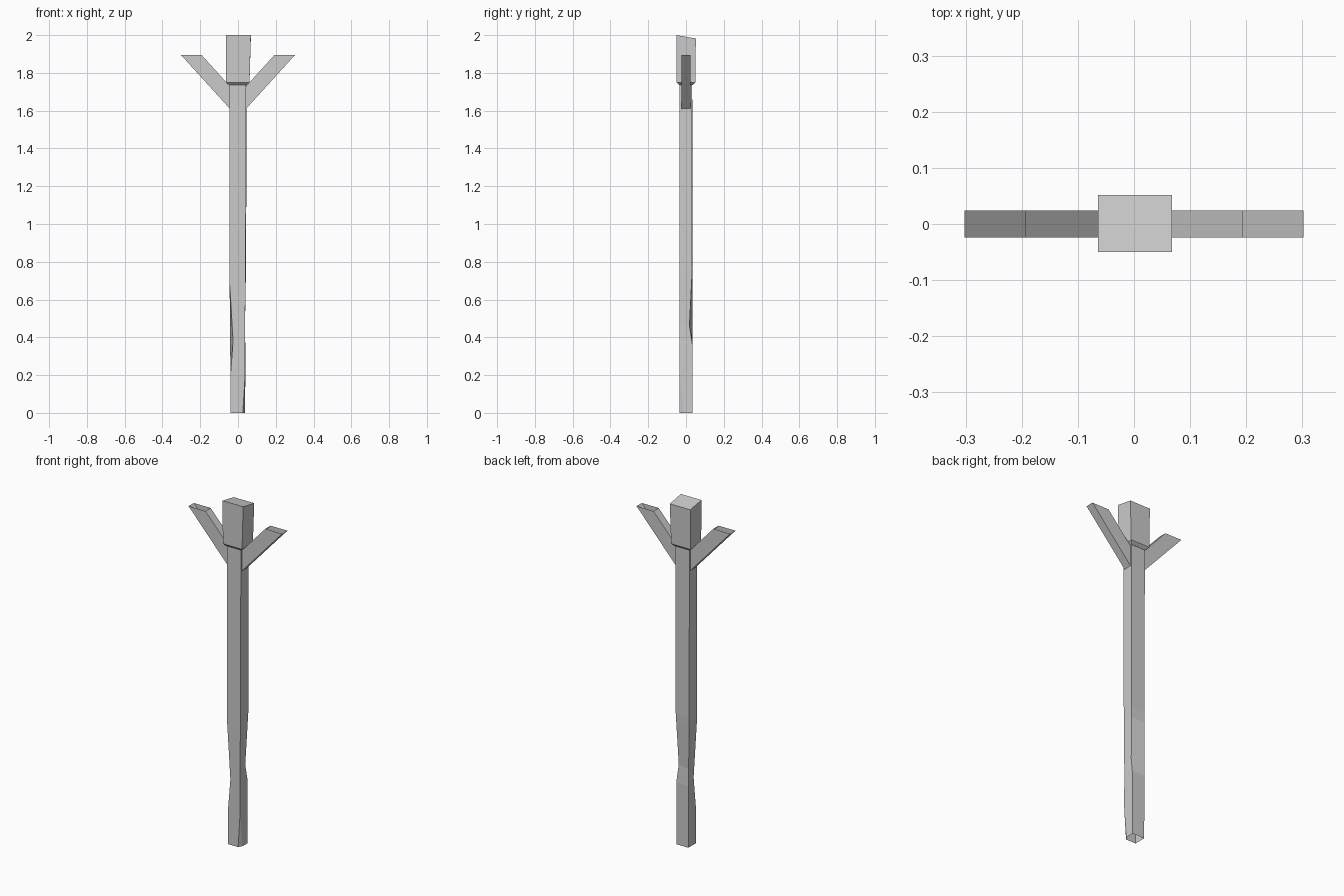
import bpy
import bmesh

cube = bpy.data.objects.get("Cube")
if cube:
    bpy.data.objects.remove(cube, do_unlink=True)

grey = bpy.data.materials.new("plain grey")
grey.use_nodes = True
colour = (0.6, 0.6, 0.6, 1)
grey.diffuse_color = colour
grey.node_tree.nodes["Principled BSDF"].inputs["Base Color"].default_value = colour


def loft(name, rings, cap_start=False, cap_end=False):
    """Skin a stack of four-cornered rings; ends stay open unless capped."""
    bm = bmesh.new()
    loops = [[bm.verts.new(p) for p in ring] for ring in rings]
    for a, b in zip(loops, loops[1:]):
        for i in range(4):
            j = (i + 1) % 4
            bm.faces.new((a[i], a[j], b[j], b[i]))
    if cap_start:
        bm.faces.new(loops[0][::-1])
    if cap_end:
        bm.faces.new(loops[-1])
    bmesh.ops.recalc_face_normals(bm, faces=bm.faces)
    mesh = bpy.data.meshes.new(name)
    bm.to_mesh(mesh)
    bm.free()
    mesh.materials.append(grey)
    obj = bpy.data.objects.new(name, mesh)
    bpy.context.collection.objects.link(obj)
    return obj


def ring(z, x0, x1, y0, y1):
    return [(x0, y0, z), (x1, y0, z), (x1, y1, z), (x0, y1, z)]


# Post: each corner edge runs full height, some worn inwards near the foot
edges = [
    [(-.04, -.035, 0), (-.04, -.035, .2), (-.026, -.033, .38), (-.045, -.035, .7), (-.046, -.035, 1.735)],
    [(.038, -.035, .2), (.036, -.035, .38), (.04, -.035, .7), (.043, -.035, 1.735)],
    [(.038, .035, 0), (.039, .034, .36), (.034, .018, .46), (.043, .033, .76), (.045, .033, 1.735)],
    [(-.04, .035, 0), (-.046, .033, 1.735)],
]
levels = [0, .2, .36, .38, .46, .7, .76, 1.61, 1.735]


def along(edge, z):
    """Point on an edge polyline at height z."""
    if z <= edge[0][2]:
        return (edge[0][0], edge[0][1], z)
    for a, b in zip(edge, edge[1:]):
        if z <= b[2]:
            t = (z - a[2]) / (b[2] - a[2])
            return (a[0] + t * (b[0] - a[0]), a[1] + t * (b[1] - a[1]), z)
    return (edge[-1][0], edge[-1][1], z)


post = loft("post", [[along(e, z) for e in edges] for z in levels])

# Chipped front left corner at the foot
bm = bmesh.new()
bm.from_mesh(post.data)
chip = [(.038, -.035, .2), (.025, -.035, 0), (.038, -.01, 0)]
a, b, c = chip
normal = (0.065, -0.034, -0.0042)
bmesh.ops.bisect_plane(bm, geom=bm.verts[:] + bm.edges[:] + bm.faces[:],
                       plane_co=a, plane_no=normal, dist=1e-5)
gone = [f for f in bm.faces if f.calc_center_median().z < .2
        and sum((p - q) * n for p, q, n in zip(f.calc_center_median(), a, normal)) > 1e-5]
bmesh.ops.delete(bm, geom=gone, context='FACES')
bm.faces.new([bm.verts.new(p) for p in chip])
bmesh.ops.remove_doubles(bm, verts=bm.verts, dist=.0005)
bmesh.ops.recalc_face_normals(bm, faces=bm.faces)
bm.to_mesh(post.data)
bm.free()

# Head block with a flared collar and a top that slopes down to the back
top = [(x, y, 2 if y < 0 else 1.982) for x, y, z in ring(2, -.064, .068, -.05, .052)]
loft("head", [ring(1.735, -.046, .045, -.035, .034),
              ring(1.75, -.063, .061, -.05, .05), top], cap_end=True)

# Slanted hollow arms, open at their upper ends
for name, s in (("left_arm", 1), ("right_arm", -1)):
    lower = [(s * x, y, z) for x, y, z in
             ((.043, -.024, 1.61), (.043, .024, 1.61), (.043, .024, 1.73), (.043, -.024, 1.73))]
    upper = [(s * x, y, 1.895) for x, y in
             ((.302, -.024), (.302, .024), (.193, .024), (.193, -.024))]
    loft(name, [lower, upper])
